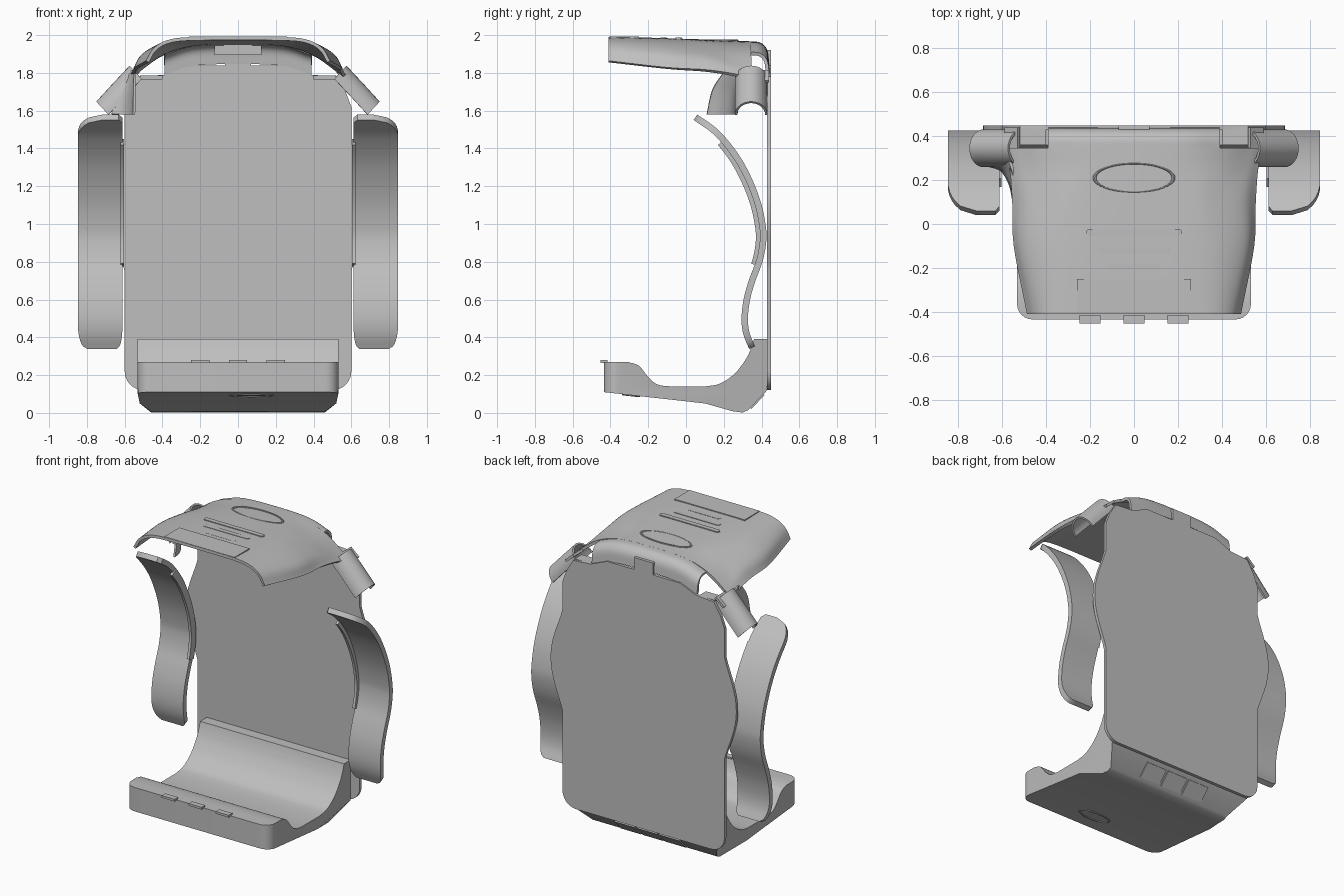
import bpy, bmesh
from math import sin, cos, pi, radians
from mathutils import Vector

cube = bpy.data.objects.get("Cube")
if cube:
    bpy.data.objects.remove(cube, do_unlink=True)

grey = bpy.data.materials.new("plain_grey")
grey.use_nodes = True
colour = (0.52, 0.52, 0.52, 1)
grey.diffuse_color = colour
grey.node_tree.nodes["Principled BSDF"].inputs["Base Color"].default_value = colour


def finish(name, bm, thickness=0):
    """Turn a bmesh into a shaded object, optionally giving a sheet thickness."""
    bmesh.ops.recalc_face_normals(bm, faces=bm.faces)
    mesh = bpy.data.meshes.new(name)
    bm.to_mesh(mesh)
    bm.free()
    mesh.materials.append(grey)
    ob = bpy.data.objects.new(name, mesh)
    bpy.context.collection.objects.link(ob)
    bpy.ops.object.select_all(action='DESELECT')
    ob.select_set(True)
    bpy.context.view_layer.objects.active = ob
    if thickness:
        mod = ob.modifiers.new("shell", 'SOLIDIFY')
        mod.thickness = thickness
        mod.offset = 0
        bpy.ops.object.modifier_apply(modifier=mod.name)
    bpy.ops.object.shade_smooth_by_angle(angle=radians(35))
    return ob


def smooth(points, steps):
    """Catmull-Rom samples through the given points."""
    p = [Vector(q) for q in points]
    p = [2 * p[0] - p[1]] + p + [2 * p[-1] - p[-2]]
    out = []
    for a, b, c, d in zip(p, p[1:], p[2:], p[3:]):
        for i in range(steps):
            t = i / steps
            out.append(0.5 * (2 * b + (c - a) * t + (2 * a - 5 * b + 4 * c - d) * t * t
                              + (3 * b - a - 3 * c + d) * t ** 3))
    return out + [p[-2]]


def sheet(name, rows, thickness):
    bm = bmesh.new()
    grid = [[bm.verts.new(p) for p in row] for row in rows]
    for r, q in zip(grid, grid[1:]):
        for i in range(len(r) - 1):
            bm.faces.new((r[i], r[i + 1], q[i + 1], q[i]))
    return finish(name, bm, thickness)


def loft(name, rows, steps, thickness):
    """Smooth sheet through rows of control points."""
    rows = [smooth(r, steps) for r in rows]
    columns = [smooth(c, steps) for c in zip(*rows)]
    return sheet(name, columns, thickness)


def prism(name, points, direction):
    bm = bmesh.new()
    face = bm.faces.new([bm.verts.new(p) for p in points])
    moved = bmesh.ops.extrude_face_region(bm, geom=[face])["geom"]
    bmesh.ops.translate(bm, vec=direction,
                        verts=[v for v in moved if isinstance(v, bmesh.types.BMVert)])
    bm.faces.ensure_lookup_table()
    if face.is_valid and not any(len(e.link_faces) > 1 for e in face.edges):
        bm.faces.new(face.verts)
    return finish(name, bm)


def box(name, x, y, z):
    return prism(name, [(x[0], y[0], z[0]), (x[1], y[0], z[0]),
                        (x[1], y[1], z[0]), (x[0], y[1], z[0])], (0, 0, z[1] - z[0]))


def capsule(name, half, y, z, r=0.016):
    pts = []
    for i in range(16):
        a = -pi / 2 + pi * (i + 0.5) / 8
        pts.append(((half - r) * (1 if i < 8 else -1) + r * cos(a), y + r * sin(a), z))
    return prism(name, pts, (0, 0, 0.009))


# Back plate with side bulges and a top tab
half = [(0.5 + 0.1 * sin(i * pi / 12), 0.22 - 0.1 * cos(i * pi / 12)) for i in range(7)]
half += [(0.6 + 0.088 * sin(pi * i / 16) ** 1.2, 0.75 + 0.68 * i / 16) for i in range(17)]
half += [(0.6, 1.62), (0.57, 1.7), (0.52, 1.78), (0.39, 1.79), (0.27, 1.84),
         (0.07, 1.84), (0.07, 1.92)]
outline = half + [(-x, z) for x, z in reversed(half)]
prism("back_plate", [(x, 0.43, z) for x, z in outline], (0, 0.02, 0))

# Base tray: side profile extruded across, then narrowed at the lower edge
profile = [(-0.435, 0.11), (-0.435, 0.27)]
profile += [tuple(p) for p in smooth([(-0.31, 0.27), (-0.25, 0.25), (-0.2, 0.19),
                                      (-0.15, 0.15), (-0.08, 0.14)], 4)]
profile += [tuple(p) for p in smooth([(0.1, 0.14), (0.18, 0.155), (0.26, 0.21),
                                      (0.32, 0.29), (0.35, 0.355)], 4)]
profile += [(0.36, 0.39), (0.43, 0.39), (0.43, 0.12), (0.33, 0.015),
            (0.3, 0.002), (0.25, 0.008), (0.1, 0.05)]
bm = bmesh.new()
sides = []
for s in (-1, 1):
    sides.append([bm.verts.new((s * (0.46 if z < 0.03 else 0.52 if z < 0.1 else 0.533), y, z))
                  for y, z in profile])
    bm.faces.new(sides[-1])
for i in range(len(profile)):
    a, b = sides
    bm.faces.new((a[i - 1], a[i], b[i], b[i - 1]))
corners = [e for e in bm.edges
           if all(v.co.y < -0.43 for v in e.verts) and abs(e.verts[0].co.x - e.verts[1].co.x) < 0.1]
bmesh.ops.bevel(bm, geom=corners, offset=0.07, segments=6, profile=0.5, affect='EDGES')
finish("base_tray", bm)

# Three front clips on the tray and panels on its rear slope
for i in (-1, 0, 1):
    box("tray_clip", (i * 0.2 - 0.048, i * 0.2 + 0.048), (-0.453, -0.415), (0.265, 0.28))
    x0, x1 = i * 0.165 - 0.075, i * 0.165 + 0.075
    prism("rear_slope_panel", [(x0, 0.34, 0.027), (x1, 0.34, 0.027),
                               (x1, 0.41, 0.1), (x0, 0.41, 0.1)], (0, 0.006, -0.006))


def oval(name, place, rx, ry, tilt=0):
    bpy.ops.mesh.primitive_torus_add(location=place, rotation=(tilt, 0, 0), major_radius=rx,
                                     minor_radius=0.008, major_segments=48, minor_segments=8)
    ob = bpy.context.object
    ob.name = name
    ob.scale = (1, ry / rx, 0.8)
    ob.data.materials.append(grey)
    bpy.ops.object.shade_smooth_by_angle(angle=radians(40))


oval("tray_oval", (0.07, -0.29, 0.094), 0.11, 0.045, -0.11)

# Roof shell: arch sections from the front edge to the rear
sections = {
    -0.41: [(0, 1.982), (0.26, 1.98), (0.37, 1.965), (0.44, 1.925), (0.48, 1.86)],
    -0.1: [(0, 1.974), (0.25, 1.972), (0.39, 1.95), (0.5, 1.895), (0.54, 1.825)],
    0.1: [(0, 1.968), (0.25, 1.962), (0.36, 1.94), (0.49, 1.88), (0.548, 1.812)],
    0.25: [(0, 1.962), (0.24, 1.952), (0.39, 1.91), (0.505, 1.84), (0.56, 1.79)],
    0.345: [(0, 1.958), (0.24, 1.948), (0.4, 1.9), (0.53, 1.81), (0.58, 1.765)]}
rows = [[(-x, y, z) for x, z in reversed(sec[1:])] + [(x, y, z) for x, z in sec]
        for y, sec in sections.items()]
loft("roof_shell", rows, 6, 0.018)

# Rolled rear edge of the roof down to the plate
roll = [(0.34, 0), (0.39, -0.006), (0.422, -0.04), (0.432, -0.11)]
crown = [(-0.39, 1.902), (-0.24, 1.948), (0, 1.958), (0.24, 1.948), (0.39, 1.902)]
loft("roof_rear_roll", [[(x, y, z + dz) for x, z in crown] for y, dz in roll], 5, 0.018)
box("rear_latch", (-0.125, 0.125), (0.375, 0.4), (1.895, 1.955))

# Raised roof details
box("roof_front_panel", (-0.26, 0.26), (-0.408, -0.25), (1.984, 1.993))
for w, y in ((0.22, -0.04), (0.17, -0.12), (0.12, -0.195)):
    capsule("roof_slat", w, y, 1.978)
oval("roof_oval", (0, 0.21, 1.97), 0.18, 0.065)

# Side parts: arms, arm lips, shoulder tubes, straps and hinge bars
spine = smooth([(0.05, 1.565), (0.16, 1.485), (0.26, 1.365), (0.33, 1.24), (0.38, 1.11),
                (0.405, 0.99), (0.408, 0.91), (0.39, 0.81), (0.35, 0.7), (0.322, 0.6),
                (0.311, 0.5), (0.32, 0.42), (0.35, 0.345)], 5)
lengths = [0]
for a, b in zip(spine, spine[1:]):
    lengths.append(lengths[-1] + (b - a).length)


def corner(d, r, dx):
    t = max(0, 1 - d / r)
    return dx * (1 - (1 - t * t) ** 0.5)


for s, side in ((1, "left"), (-1, "right")):
    rows = []
    for p, d in zip(spine, lengths):
        e = lengths[-1] - d
        x0 = 0.612 + corner(d, 0.03, 0.02) + corner(e, 0.12, 0.03)
        x1 = 0.848 - corner(d, 0.16, 0.13) - corner(e, 0.14, 0.05)
        rows.append([(s * (x0 + (x1 - x0) * k / 4), p.x, p.y) for k in range(5)])
    sheet(side + "_arm", rows, 0.034)
    lip = [p for p in spine if 0.77 < p.y < 1.45]
    sheet(side + "_arm_lip", [[(s * x, p.x - 0.014, p.y - 0.006) for x in (0.604, 0.622)]
                              for p in lip], 0.05)

    # Half tube sloping outward and down from the shoulder
    rows = []
    for x, z in ((0.51, 1.768), (0.6, 1.672), (0.686, 1.578)):
        ring = []
        for i in range(17):
            a = pi * i / 16
            ring.append((s * (x + 0.06 * sin(a)), 0.345 - 0.08 * cos(a), z + 0.066 * sin(a)))
        rows.append(ring)
    sheet(side + "_shoulder_tube", rows, 0.012)

    # Strap from the roof corner to the plate, and hinge bar beside it
    sheet(side + "_shoulder_strap", [[(s * 0.525, y, 1.808), (s * 0.585, y, 1.755)]
                                     for y in (0.34, 0.39, 0.44)], 0.016)
    box(side + "_hinge_bar", sorted((s * 0.4, s * 0.52)), (0.36, 0.435), (1.765, 1.785))

# Flared flap under the right shoulder
loft("right_shoulder_flap", [
    [(-0.57, 0.3, 1.8), (-0.56, 0.27, 1.81), (-0.55, 0.24, 1.815), (-0.545, 0.2, 1.805)],
    [(-0.62, 0.275, 1.69), (-0.585, 0.245, 1.7), (-0.56, 0.19, 1.71), (-0.548, 0.14, 1.71)],
    [(-0.67, 0.268, 1.582), (-0.605, 0.245, 1.58), (-0.565, 0.18, 1.58), (-0.55, 0.11, 1.58)],
], 5, 0.012)
